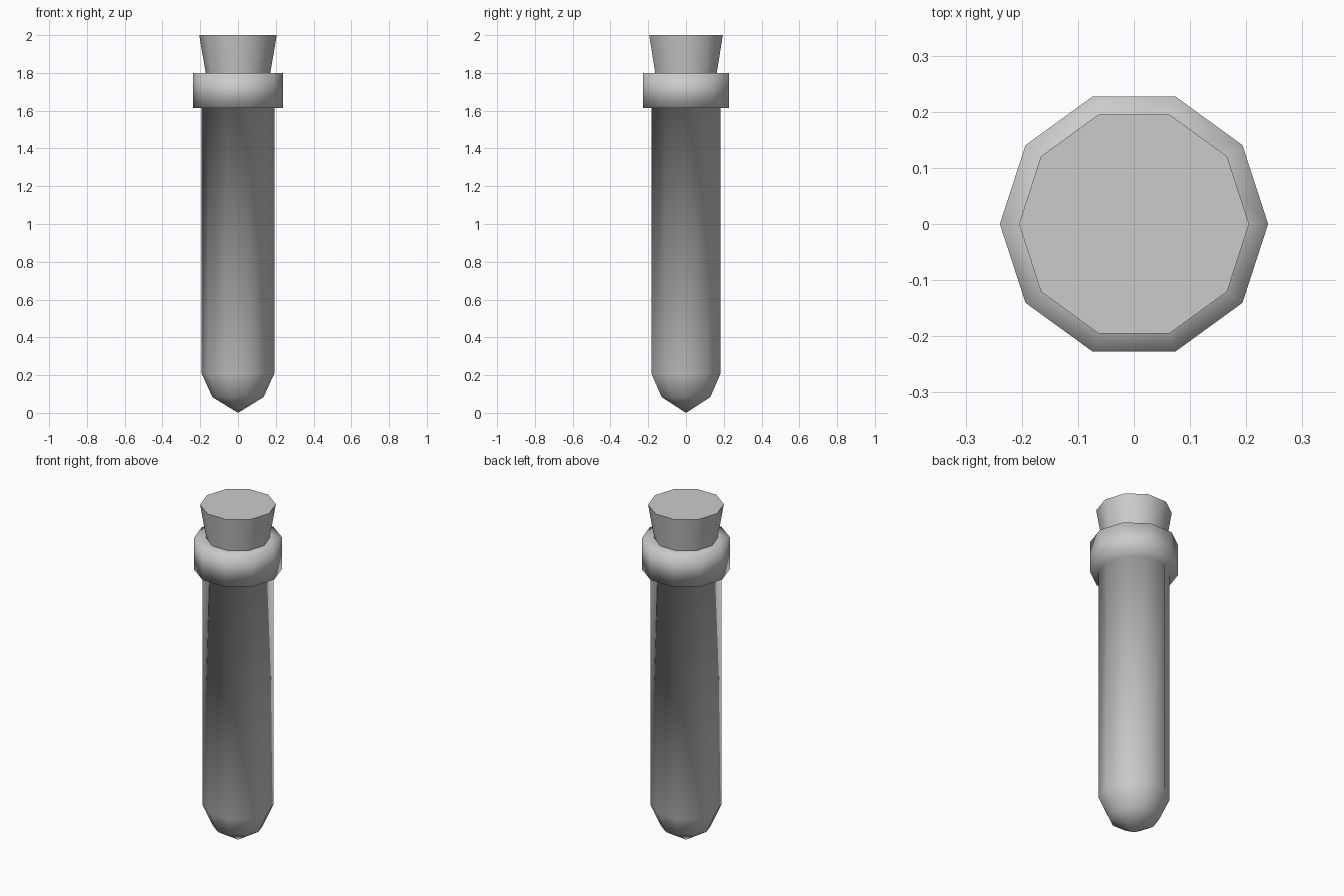
import bpy, bmesh
from math import cos, sin, pi

if "Cube" in bpy.data.objects:
    bpy.data.objects.remove(bpy.data.objects["Cube"])

SIDES = 10


def lathe(name, profile):
    """Spin (radius, z) points around z; radius 0 makes a pole."""
    bm = bmesh.new()
    rings = []
    for r, z in profile:
        if r == 0:
            rings.append([bm.verts.new((0, 0, z))] * SIDES)
        else:
            rings.append([bm.verts.new((r * cos(2 * pi * i / SIDES), r * sin(2 * pi * i / SIDES), z))
                          for i in range(SIDES)])
    for a, b in zip(rings, rings[1:]):
        for i in range(SIDES):
            j = (i + 1) % SIDES
            bm.faces.new(dict.fromkeys((a[i], a[j], b[j], b[i])))
    for ring in (rings[0], rings[-1]):
        if len(set(ring)) > 1 and name == "stopper":
            bm.faces.new(ring)
    bmesh.ops.recalc_face_normals(bm, faces=bm.faces)
    mesh = bpy.data.meshes.new(name)
    bm.to_mesh(mesh)
    bm.free()
    obj = bpy.data.objects.new(name, mesh)
    bpy.context.collection.objects.link(obj)
    bpy.ops.object.select_all(action='DESELECT')
    obj.select_set(True)
    bpy.context.view_layer.objects.active = obj
    return obj


# Tube with pointed round bottom and thick lip, smooth all over
lathe("tube", [(0, 0), (0.135, 0.083), (0.193, 0.21), (0.193, 1.615),
               (0.239, 1.615), (0.239, 1.80), (0.172, 1.80)])
bpy.ops.object.shade_smooth()

# Tapered stopper with a crisp flat top
lathe("stopper", [(0.168, 1.78), (0.205, 2.0)])
bpy.ops.object.shade_smooth_by_angle(angle=pi / 4)
